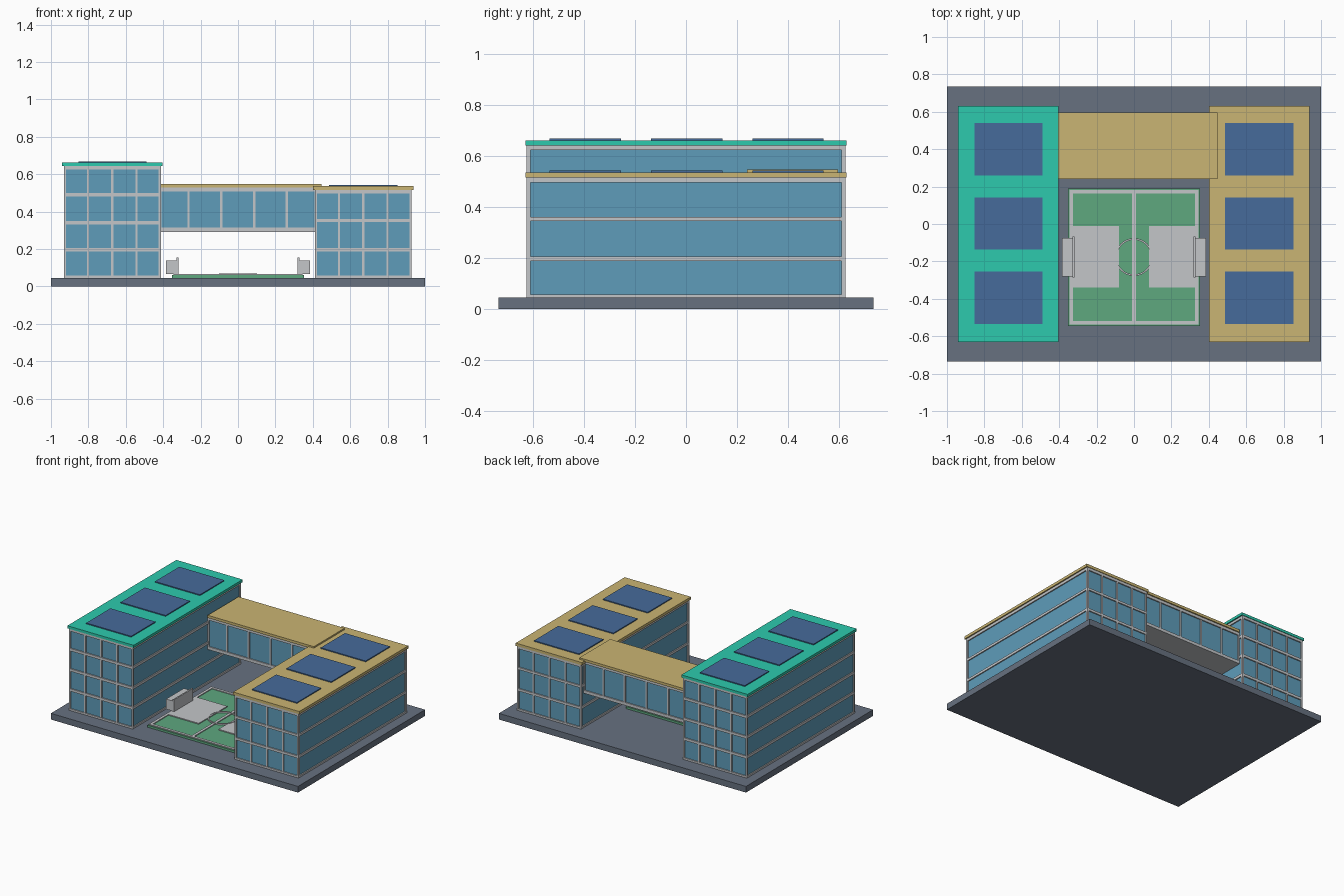
import bpy
import bmesh
import math

cube = bpy.data.objects.get("Cube")
if cube:
    bpy.data.objects.remove(cube, do_unlink=True)


def material(name, rgb):
    lin = [((c / 255 + 0.055) / 1.055) ** 2.4 for c in rgb] + [1.0]
    m = bpy.data.materials.new(name)
    m.use_nodes = True
    m.diffuse_color = lin
    bsdf = next(n for n in m.node_tree.nodes if n.type == 'BSDF_PRINCIPLED')
    bsdf.inputs["Base Color"].default_value = lin
    return m


PAVING = material("slate paving", (103, 113, 128))
GLASS = material("blue glass", (94, 156, 186))
TRIM = material("light grey trim", (196, 198, 201))
TEAL = material("teal roof", (45, 202, 174))
GOLD = material("sand roof", (202, 181, 115))
SOLAR = material("solar blue", (70, 107, 155))
GRASS = material("court green", (94, 168, 127))


def boxes(name, mat, *extents):
    """One object made of boxes, each given as (x0, x1, y0, y1, z0, z1)."""
    bm = bmesh.new()
    for x0, x1, y0, y1, z0, z1 in extents:
        for v in bmesh.ops.create_cube(bm, size=1)["verts"]:
            v.co.x = x1 if v.co.x > 0 else x0
            v.co.y = y1 if v.co.y > 0 else y0
            v.co.z = z1 if v.co.z > 0 else z0
    return finish(name, mat, bm)


def finish(name, mat, bm):
    mesh = bpy.data.meshes.new(name)
    bm.to_mesh(mesh)
    bm.free()
    mesh.materials.append(mat)
    obj = bpy.data.objects.new(name, mesh)
    bpy.context.collection.objects.link(obj)
    return obj


def ring(name, mat, centre, r_in, r_out, z0, z1, sides=32):
    bm = bmesh.new()
    loops = []
    for r, z in ((r_in, z0), (r_out, z0), (r_out, z1), (r_in, z1)):
        loops.append([bm.verts.new((centre[0] + r * math.cos(math.tau * i / sides),
                                    centre[1] + r * math.sin(math.tau * i / sides), z))
                      for i in range(sides)])
    for k in range(4):
        a, b = loops[k], loops[(k + 1) % 4]
        for i in range(sides):
            j = (i + 1) % sides
            bm.faces.new((a[i], a[j], b[j], b[i]))
    return finish(name, mat, bm)


def glazed_block(name, x0, x1, y0, y1, bands, mullions):
    """Glass core with floor bands all round and mullions front and back."""
    d, w = 0.008, 0.006
    z0, z1 = bands[0][0], bands[-1][1]
    boxes(name + "_glass", GLASS, (x0 + d, x1 - d, y0 + d, y1 - d, z0 + 0.002, z1 - 0.002))
    boxes(name + "_floor_bands", TRIM, *[(x0, x1, y0, y1, a, b) for a, b in bands])
    bars = []
    for ya, yb in ((y0, y0 + 2 * d), (y1 - 2 * d, y1)):
        bars += [(x - w, x + w, ya + 0.001, yb - 0.001, z0, z1) for x in mullions]
        bars += [(x, x + 2 * w, ya, yb, z0, z1) for x in (x0, x1 - 2 * w)]
    boxes(name + "_window_posts", TRIM, *bars)


def wing(name, x0, x1, bands, roof_z, roof_mat):
    step = (x1 - x0) / 4
    glazed_block(name, x0, x1, -0.626, 0.626, bands, [x0 + step * i for i in (1, 2, 3)])
    boxes(name + "_roof", roof_mat,
          (x0 - 0.009, x1 + 0.009, -0.63, 0.63, bands[-1][1], roof_z))
    mid = (x0 + x1) / 2
    boxes(name + "_solar_panels", SOLAR,
          *[(mid - 0.182, mid + 0.182, y - 0.14, y + 0.14, roof_z, roof_z + 0.007)
            for y in (-0.395, 0.003, 0.4)])


# Ground slab
boxes("ground_slab", PAVING, (-1, 1, -0.735, 0.735, 0, 0.045))

# Two wings and the bridge between them
wing("right_wing", -0.931, -0.413,
     [(0.045, 0.058), (0.186, 0.205), (0.332, 0.351), (0.481, 0.5), (0.625, 0.643)],
     0.662, TEAL)
wing("left_wing", 0.411, 0.928,
     [(0.045, 0.058), (0.188, 0.206), (0.345, 0.362), (0.497, 0.516)], 0.536, GOLD)
glazed_block("bridge", -0.42, 0.42, 0.248, 0.588, [(0.292, 0.314), (0.508, 0.53)],
             [-0.265, -0.09, 0.087, 0.26])
boxes("bridge_roof", GOLD, (-0.413, 0.446, 0.24, 0.596, 0.528, 0.547))

# Sports court with raised markings
boxes("court_surface", GRASS, (-0.352, 0.352, -0.546, 0.191, 0.045, 0.06))
X, Y0, Y1, W, ZA, ZB = 0.345, -0.538, 0.183, 0.02, 0.055, 0.066
boxes("court_lines", TRIM,
      (-X, X, Y0, Y0 + W, ZA, ZB), (-X, X, Y1 - W, Y1, ZA, ZB),
      (-X, W - X, Y0, Y1, ZA, ZB), (X - W, X, Y0, Y1, ZA, ZB),
      (-W / 2, W / 2, Y0, Y1, ZA, ZB))
ring("centre_circle", TRIM, (0, -0.177), 0.092, 0.101, 0.055, 0.07)

# Goal areas and goal stands, mirrored across the court
for side, s in (("right", -1), ("left", 1)):
    def span(a, b):
        return sorted((s * a, s * b))
    boxes(side + "_goal_area", TRIM, (*span(0.08, 0.33), -0.34, -0.01, 0.055, 0.067))
    boxes(side + "_goal_stand", TRIM, (*span(0.325, 0.386), -0.28, -0.075, 0.066, 0.14))
    boxes(side + "_backboard", TRIM, (*span(0.318, 0.328), -0.286, -0.066, 0.066, 0.155))
